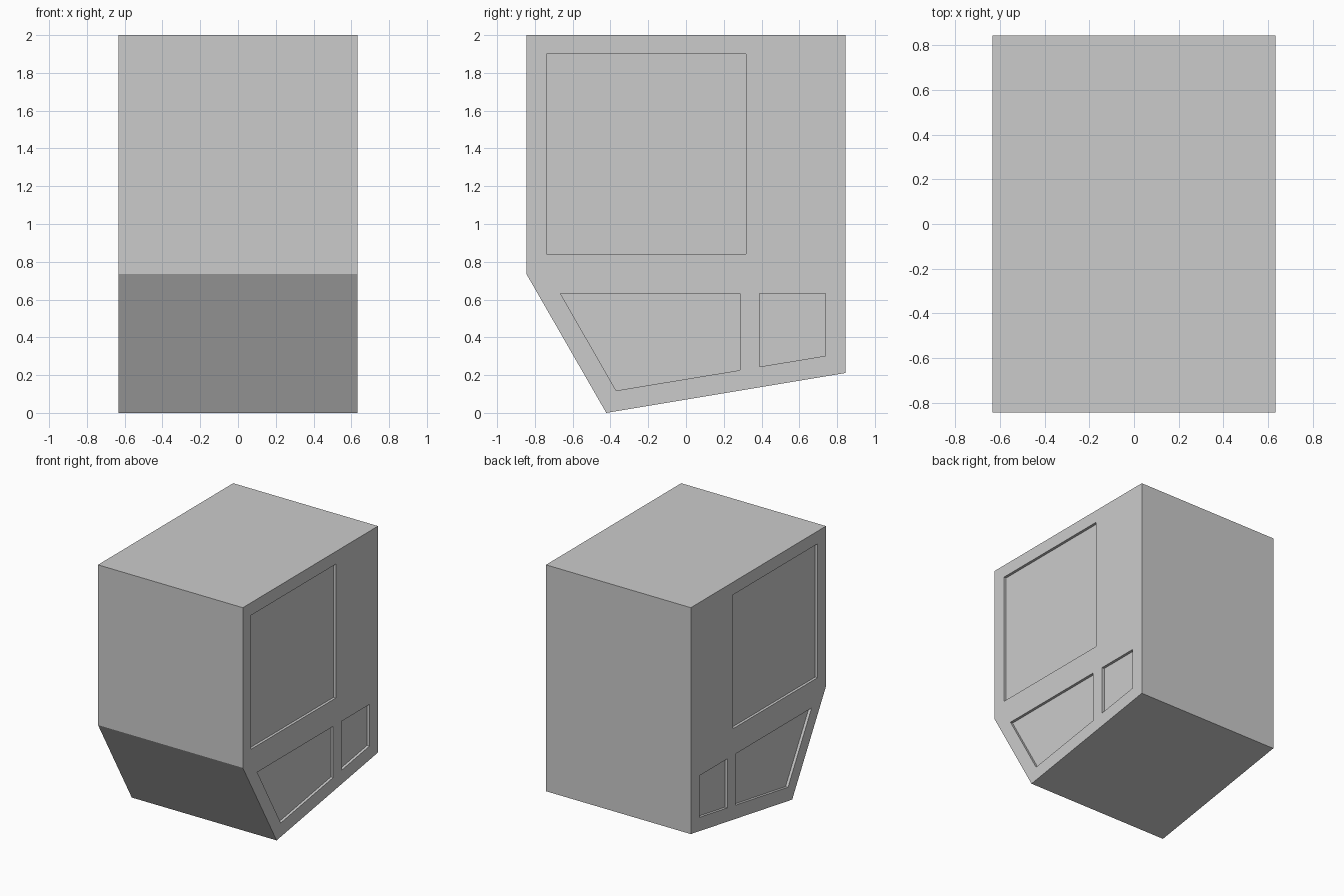
import bpy, bmesh

if "Cube" in bpy.data.objects:
    bpy.data.objects.remove(bpy.data.objects["Cube"])

HALF_W = 0.633   # half width in x
DEPTH = 0.021    # how far the side panels are sunk in


def add_prism(bm, profile, x0, x1):
    """Extrude a (y, z) profile from x0 to x1."""
    face = bm.faces.new([bm.verts.new((x0, y, z)) for y, z in profile])
    ext = bmesh.ops.extrude_face_region(bm, geom=[face])
    verts = [g for g in ext["geom"] if isinstance(g, bmesh.types.BMVert)]
    bmesh.ops.translate(bm, verts=verts, vec=(x1 - x0, 0, 0))


def make_object(name, prisms):
    bm = bmesh.new()
    for prism in prisms:
        add_prism(bm, *prism)
    bmesh.ops.recalc_face_normals(bm, faces=bm.faces[:])
    mesh = bpy.data.meshes.new(name)
    bm.to_mesh(mesh)
    bm.free()
    obj = bpy.data.objects.new(name, mesh)
    bpy.context.collection.objects.link(obj)
    return obj


# Container body: side outline with a sloped front and tilted underside
outline = [(-0.844, 2), (-0.844, 0.734), (-0.422, 0), (0.844, 0.211), (0.844, 2)]
body = make_object("container_body", [(outline, -HALF_W, HALF_W)])

# Sunken panels, the same on both sides
panels = [
    [(-0.739, 1.9), (-0.739, 0.842), (0.317, 0.842), (0.317, 1.9)],
    [(-0.664, 0.631), (-0.37, 0.118), (0.285, 0.226), (0.285, 0.631)],
    [(0.388, 0.631), (0.388, 0.244), (0.738, 0.302), (0.738, 0.631)],
]
cutter = make_object("panel_cutter", [
    (p, s * (HALF_W - DEPTH), s * (HALF_W + 0.1)) for p in panels for s in (-1, 1)])
cutter.hide_render = True

# Cut the panels, then drop the helper
mod = body.modifiers.new("panels", "BOOLEAN")
mod.operation = "DIFFERENCE"
mod.solver = "EXACT"
mod.object = cutter
bpy.context.view_layer.objects.active = body
body.select_set(True)
bpy.ops.object.modifier_apply(modifier=mod.name)
bpy.data.objects.remove(cutter)
